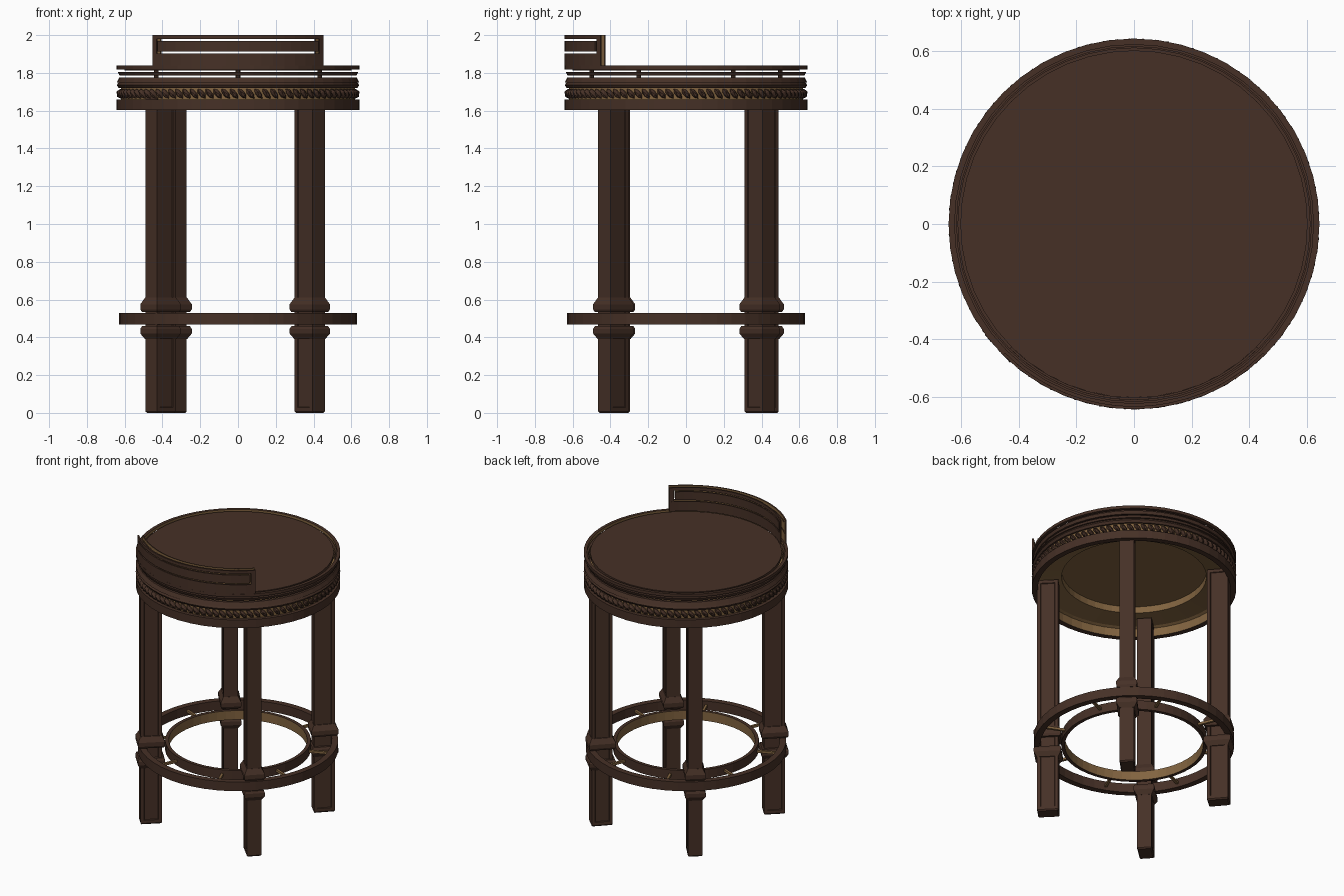
import bpy, bmesh, math
from mathutils import Matrix, Vector

if "Cube" in bpy.data.objects:
    bpy.data.objects.remove(bpy.data.objects["Cube"])

def material(name, rgb):
    m = bpy.data.materials.new(name)
    m.diffuse_color = (*rgb, 1)
    m.use_nodes = True
    m.node_tree.nodes["Principled BSDF"].inputs["Base Color"].default_value = m.diffuse_color
    return m

BROWN = material("dark brown wood", (0.061, 0.030, 0.0195))
GOLD = material("tan inner wood", (0.223, 0.127, 0.051))
SIDES = 48

def finish(name, bm, rule=None):
    """Make an object; rule(face) returns True where the tan colour goes."""
    bmesh.ops.recalc_face_normals(bm, faces=bm.faces)
    bm.normal_update()
    if rule:
        for f in bm.faces:
            f.material_index = int(rule(f))
    me = bpy.data.meshes.new(name)
    bm.to_mesh(me)
    bm.free()
    me.materials.append(BROWN)
    me.materials.append(GOLD)
    ob = bpy.data.objects.new(name, me)
    bpy.context.collection.objects.link(ob)
    return ob

def radial(f):
    c = f.calc_center_median()
    return f.normal.dot(Vector((c.x, c.y, 0)).normalized())

def inward(f):
    return radial(f) < -0.3

def outward(f):
    return radial(f) > 0.3

def everywhere(f):
    return True

def add_arc(bm, prof, a0=0, a1=360, steps=SIDES):
    """Sweep a closed (r, z) profile round the z axis."""
    full = a1 - a0 >= 360
    n = steps if full else steps + 1
    rows = []
    for i in range(n):
        a = math.radians(a0 + (a1 - a0) * i / steps)
        rows.append([bm.verts.new((r * math.cos(a), r * math.sin(a), z)) for r, z in prof])
    k = len(prof)
    for i in range(steps):
        p, q = rows[i], rows[(i + 1) % n]
        for j in range(k):
            bm.faces.new((p[j], p[(j + 1) % k], q[(j + 1) % k], q[j]))
    if not full:
        bm.faces.new(rows[0])
        bm.faces.new(rows[-1])

def rect(r0, r1, z0, z1):
    return [(r0, z0), (r1, z0), (r1, z1), (r0, z1)]

def ring(name, prof, rule=None):
    bm = bmesh.new()
    add_arc(bm, prof)
    return finish(name, bm, rule)

def disc(name, r, z0, z1, rule=None):
    bm = bmesh.new()
    bmesh.ops.create_cone(bm, cap_ends=True, segments=SIDES, radius1=r, radius2=r,
                          depth=z1 - z0, matrix=Matrix.Translation((0, 0, (z0 + z1) / 2)))
    return finish(name, bm, rule)

# seat: top board, underside board and thin stacked edge bands
disc("seat_top", 0.602, 1.812, 1.834)
disc("seat_underside", 0.47, 1.735, 1.75, everywhere)
ring("seat_rim", rect(0.622, 0.643, 1.818, 1.838), inward)
ring("upper_edge_band", [(0.615, 1.786), (0.628, 1.786), (0.636, 1.805), (0.615, 1.805)], inward)
ring("middle_edge_band", [(0.61, 1.75), (0.642, 1.75), (0.628, 1.776), (0.61, 1.776)], inward)
ring("lower_edge_band", [(0.60, 1.72), (0.632, 1.72), (0.642, 1.735), (0.632, 1.75), (0.60, 1.75)], inward)
ring("inner_tan_frame", [(0.61, 1.66), (0.62, 1.66), (0.62, 1.75), (0.455, 1.75),
                         (0.455, 1.69), (0.59, 1.67)], everywhere)
ring("apron", rect(0.606, 0.643, 1.603, 1.66), inward)

# small hidden spacers that carry the seat top
bm = bmesh.new()
for i in range(6):
    a = math.radians(60 * i + 30)
    bmesh.ops.create_cone(bm, cap_ends=True, segments=8, radius1=0.012, radius2=0.012, depth=0.07,
                          matrix=Matrix.Translation((0.5 * math.cos(a), 0.5 * math.sin(a), 1.78)))
finish("seat_spacers", bm)

# twisted rope moulding
bm = bmesh.new()
COUNT = 90
for i in range(COUNT):
    m = (Matrix.Rotation(2 * math.pi * i / COUNT, 4, 'Z') @ Matrix.Translation((0.622, 0, 1.69))
         @ Matrix.Rotation(math.radians(40), 4, 'X') @ Matrix.Diagonal((0.024, 0.016, 0.034, 1)))
    bmesh.ops.create_icosphere(bm, subdivisions=1, radius=1, matrix=m)
finish("rope_moulding", bm)

# low backrest: two thin curved shells, each with a slotted outline round a panel
def backrest(name, r0, r1, rule):
    bm = bmesh.new()
    for half0, half1, z0, z1 in ((-45, 45, 1.836, 1.903), (-45, 45, 1.979, 2.0),
                                 (-45, -42.3, 1.903, 1.979), (42.3, 45, 1.903, 1.979),
                                 (-41.5, 41.5, 1.912, 1.970)):
        add_arc(bm, rect(r0, r1, z0, z1), -90 + half0, -90 + half1, 16)
    finish(name, bm, rule)

backrest("backrest_outer", 0.632, 0.642, inward)
backrest("backrest_inner", 0.602, 0.610, outward)

# foot rest: outer ring, inner ring and joining pins
ring("foot_ring_outer", rect(0.59, 0.63, 0.467, 0.53))
ring("foot_ring_inner", rect(0.435, 0.458, 0.467, 0.53), inward)
bm = bmesh.new()
for i in range(8):
    m = (Matrix.Rotation(math.radians(22.5 + 45 * i), 4, 'Z') @ Matrix.Translation((0.525, 0, 0.498))
         @ Matrix.Diagonal((0.15, 0.016, 0.016, 1)))
    bmesh.ops.create_cube(bm, size=1, matrix=m)
finish("foot_ring_pins", bm, everywhere)

# legs with recessed side panels and flared collars above and below the foot ring
HX, HY = 0.067, 0.046

def loft(bm, sections):
    """Stack rectangles given as (z, offset from the leg faces)."""
    rows = [[bm.verts.new((sx * (HX + o), sy * (HY + o), z))
             for sx, sy in ((-1, -1), (1, -1), (1, 1), (-1, 1))] for z, o in sections]
    for p, q in zip(rows, rows[1:]):
        for j in range(4):
            bm.faces.new((p[j], p[(j + 1) % 4], q[(j + 1) % 4], q[j]))
    bm.faces.new(rows[0])
    bm.faces.new(rows[-1])

def leg(name, x, y):
    place = Matrix.Translation((x, y, 0)) @ Matrix.Rotation(math.atan2(y, x), 4, 'Z')
    bm = bmesh.new()
    loft(bm, [(0, -0.006), (0.008, 0), (0.42, 0), (0.58, 0), (1.67, 0)])
    bmesh.ops.recalc_face_normals(bm, faces=bm.faces)
    panels = [f for f in bm.faces if abs(f.normal.y) > 0.9 and f.calc_area() > 0.02]
    bmesh.ops.inset_individual(bm, faces=panels, thickness=0.03, depth=0)
    bmesh.ops.inset_individual(bm, faces=panels, thickness=0.004, depth=-0.005)
    finish(name, bm).matrix_world = place
    bm = bmesh.new()
    loft(bm, [(0.533, 0.012), (0.548, 0.019), (0.575, 0.019), (0.61, 0.001)])
    loft(bm, [(0.39, 0.001), (0.42, 0.019), (0.445, 0.019), (0.46, 0.012)])
    finish(name + "_collars", bm).matrix_world = place

leg("front_right_leg", 0.38, -0.385)
leg("front_left_leg", -0.41, -0.375)
leg("back_left_leg", -0.35, 0.41)
leg("back_right_leg", 0.38, 0.39)
